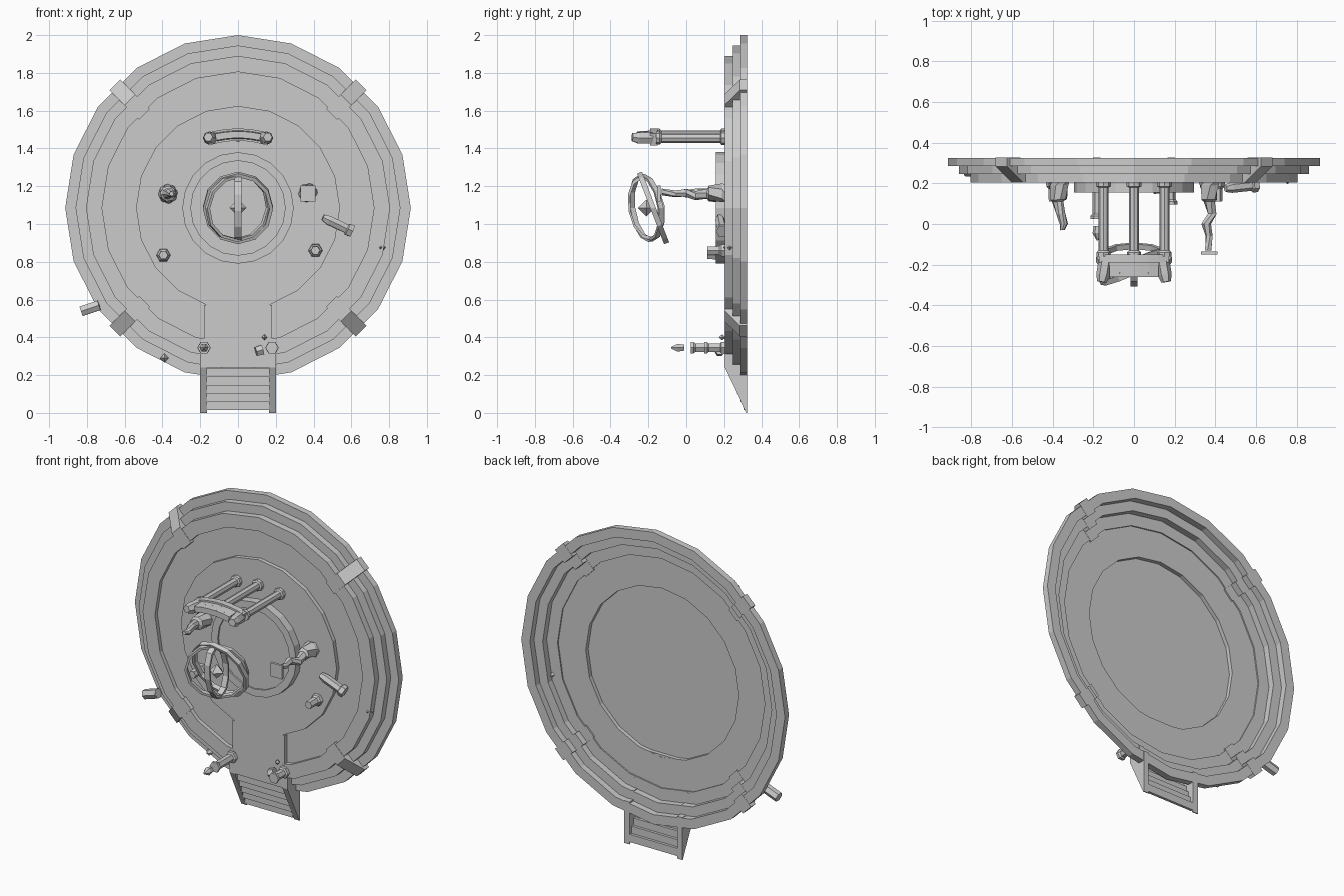
import bpy, bmesh, math
from mathutils import Vector, Matrix

cube = bpy.data.objects.get("Cube")
if cube:
    bpy.data.objects.remove(cube, do_unlink=True)

stone = bpy.data.materials.new("pale_grey_stone")
stone.use_nodes = True
GREY = (0.6, 0.6, 0.6, 1)
stone.diffuse_color = GREY
stone.node_tree.nodes["Principled BSDF"].inputs["Base Color"].default_value = GREY
MID = 1.085   # height of the platform axis


def finish(name, bm):
    bmesh.ops.recalc_face_normals(bm, faces=bm.faces)
    mesh = bpy.data.meshes.new(name)
    bm.to_mesh(mesh)
    bm.free()
    mesh.materials.append(stone)
    ob = bpy.data.objects.new(name, mesh)
    bpy.context.collection.objects.link(ob)
    return ob


def ring(name, r_in, r_out, front, back, sides=20, squash=1, matrix=None):
    """Flat ring around the y axis, placed on the platform axis."""
    bm = bmesh.new()
    loops = []
    for r, y in ((r_out, front), (r_out, back), (r_in, back), (r_in, front)):
        loops.append([bm.verts.new((r * squash * math.sin(i * math.tau / sides), y,
                                    r * math.cos(i * math.tau / sides))) for i in range(sides)])
    for k in range(4):
        a, b = loops[k], loops[(k + 1) % 4]
        for i in range(sides):
            j = (i + 1) % sides
            bm.faces.new((a[i], a[j], b[j], b[i]))
    bmesh.ops.transform(bm, matrix=matrix or Matrix.Translation((0, 0, MID)), verts=bm.verts)
    return finish(name, bm)


def tube(name, stations, sides=6, twist=0):
    """Skin through (x, y, z, radius) stations, square to the overall axis."""
    bm = bmesh.new()
    axis = Vector(stations[-1][:3]) - Vector(stations[0][:3])
    rot = axis.to_track_quat('Z', 'Y')
    loops = []
    for k, (x, y, z, r) in enumerate(stations):
        angles = [k * twist + i * math.tau / sides for i in range(sides)]
        loops.append([bm.verts.new(Vector((x, y, z)) + rot @ Vector((r * math.cos(a), r * math.sin(a), 0)))
                      for a in angles])
    for a, b in zip(loops, loops[1:]):
        for i in range(sides):
            j = (i + 1) % sides
            bm.faces.new((a[i], a[j], b[j], b[i]))
    bm.faces.new(loops[0])
    bm.faces.new(loops[-1])
    return finish(name, bm)


def post(name, x, z, profile, sides=6):
    """Post rising forward from the platform; profile is (y, radius)."""
    return tube(name, [(x, y, z, r) for y, r in profile], sides)


def prism(name, outline, width, matrix):
    """Extrude a (y, z) outline along x."""
    bm = bmesh.new()
    face = bm.faces.new([bm.verts.new((-width / 2, y, z)) for y, z in outline])
    out = bmesh.ops.extrude_face_region(bm, geom=[face])
    verts = [v for v in out["geom"] if isinstance(v, bmesh.types.BMVert)]
    bmesh.ops.translate(bm, vec=(width, 0, 0), verts=verts)
    bmesh.ops.transform(bm, matrix=matrix, verts=bm.verts)
    return finish(name, bm)


def slab(name, x0, x1, y0, y1, z0, z1):
    return prism(name, [(y0, z0), (y1, z0), (y1, z1), (y0, z1)], x1 - x0,
                 Matrix.Translation(((x0 + x1) / 2, 0, 0)))


def crystal(name, place, size, stretch=(1, 1, 1)):
    bm = bmesh.new()
    bmesh.ops.create_uvsphere(bm, u_segments=4, v_segments=2, radius=size)
    bmesh.ops.scale(bm, vec=stretch, verts=bm.verts)
    bmesh.ops.translate(bm, vec=place, verts=bm.verts)
    return finish(name, bm)


# Stepped platform, hollow at the back
for k, (r_in, r_out) in enumerate(((0.855, 0.915), (0.795, 0.86), (0.72, 0.805))):
    ring(f"platform_tier_{k + 1}", r_in, r_out, 0.285 - 0.04 * k, 0.325 - 0.04 * k)
ring("sunken_floor", 0.53, 0.725, 0.23, 0.237)
ring("inner_floor_rim", 0.53, 0.54, 0.205, 0.237)
ring("inner_floor", 0, 0.535, 0.205, 0.212)
ring("center_dais", 0, 0.25, 0.165, 0.205)
ring("center_dais_rim", 0.25, 0.295, 0.155, 0.205)
slab("walkway", -0.18, 0.18, 0.205, 0.236, 0.24, 0.57)

# Wedge braces over the tiers, stepped behind
for k in range(4):
    turn = Matrix.Translation((0, 0, MID)) @ Matrix.Rotation(math.radians(45 + 90 * k), 4, 'Y')
    prism(f"tier_brace_{k + 1}",
          [(0.203, 0.70), (0.203, 0.81), (0.284, 0.922), (0.326, 0.922), (0.326, 0.83),
           (0.286, 0.83), (0.286, 0.765), (0.246, 0.765), (0.246, 0.70)], 0.08, turn)

# Stairs with side stringers
for side, sx in (("left", 1), ("right", -1)):
    prism(f"stair_stringer_{side}",
          [(0.204, 0.24), (0.32, 0), (0.326, 0), (0.326, 0.265), (0.286, 0.265),
           (0.286, 0.32), (0.246, 0.32), (0.246, 0.385), (0.204, 0.385)],
          0.036, Matrix.Translation((sx * 0.183, 0, 0)))
for k in range(5):
    slab(f"stair_tread_{k + 1}", -0.165, 0.165, 0.23 + 0.019 * k, 0.247 + 0.019 * k,
         0.19 - 0.044 * k, 0.238 - 0.044 * k)

# Floating gyroscope
core = Matrix.Translation((0, -0.21, MID))
tilt = Matrix.Rotation(math.radians(21), 4, 'X')
ring("gyro_ring_wide", 0.18, 0.2, -0.014, 0.014, 12, 0.93,
     core @ Matrix.Translation((0, 0.035, 0)) @ tilt)
ring("gyro_ring_turned", 0.165, 0.18, -0.014, 0.014, 12, 1.03,
     core @ Matrix.Rotation(math.radians(25), 4, 'Z') @ Matrix.Rotation(math.radians(8), 4, 'X'))
ring("gyro_ring_upright", 0.155, 0.175, -0.018, 0.018, 12, 0.55,
     core @ Matrix.Rotation(math.radians(10), 4, 'X') @ Matrix.Rotation(math.pi / 2, 4, 'Z'))
crystal("gyro_crystal", (0, -0.21, MID), 0.045)

# Three columns carrying a curved lintel
for x, z in ((-0.15, 1.455), (0, 1.47), (0.15, 1.455)):
    post("lintel_column", x, z, [(0.206, 0.036), (0.185, 0.036), (0.18, 0.025),
                                 (-0.13, 0.025), (-0.14, 0.035), (-0.16, 0.035)], 8)
for k in range(-3, 4):
    turn = Matrix.Translation((0, 0, 0.94)) @ Matrix.Rotation(math.radians(5 * k), 4, 'Y')
    prism("lintel_shelf", [(-0.15, 0.50), (-0.15, 0.565), (-0.19, 0.565), (-0.19, 0.50)], 0.052, turn)
    if abs(k) < 3:
        prism("lintel_front", [(-0.18, 0.51), (-0.18, 0.555), (-0.26, 0.55), (-0.26, 0.515)], 0.052, turn)
for sx in (-1, 1):
    tube("lintel_end", [(sx * 0.14, -0.18, 1.455, 0.034), (sx * 0.152, -0.25, 1.455, 0.034),
                        (sx * 0.158, -0.285, 1.46, 0.024)])

# Twisted side columns
tube("twisted_column_right", [(-0.37, 0.206, 1.16, 0.052), (-0.37, 0.19, 1.16, 0.05), (-0.37, 0.12, 1.16, 0.042),
                              (-0.375, 0.11, 1.16, 0.028), (-0.36, 0.05, 1.165, 0.024),
                              (-0.345, 0, 1.16, 0.02), (-0.352, -0.03, 1.16, 0.012)], 8, 0.3)
tube("twisted_column_left", [(0.37, 0.206, 1.165, 0.052), (0.37, 0.19, 1.165, 0.05), (0.37, 0.12, 1.165, 0.04),
                             (0.37, 0.11, 1.16, 0.028), (0.385, 0.05, 1.15, 0.024), (0.355, 0, 1.165, 0.024),
                             (0.37, -0.06, 1.16, 0.018), (0.365, -0.13, 1.17, 0.018)], 6, 0.4)
slab("twisted_column_cap", 0.33, 0.41, -0.15, -0.135, 1.12, 1.205)

# Broken stumps and fallen pieces
for x, z in ((-0.395, 0.835), (0.41, 0.86)):
    post("broken_stump", x, z, [(0.206, 0.038), (0.185, 0.036), (0.175, 0.026), (0.11, 0.024)])
for x, top in ((-0.18, 0.03), (0.18, 0.1)):
    post("stair_post", x, 0.345, [(0.206, 0.036), (0.185, 0.036), (0.18, 0.025),
                                  (top + 0.02, 0.025), (top + 0.01, 0.034), (top - 0.005, 0.034)])
post("stair_post_tip", -0.18, 0.345, [(-0.01, 0.018), (-0.045, 0.024), (-0.08, 0.004)])
tube("fallen_column", [(0.45, 0.175, 1.035, 0.018), (0.48, 0.18, 1.02, 0.027), (0.575, 0.19, 0.975, 0.027),
                       (0.58, 0.19, 0.973, 0.036), (0.605, 0.193, 0.962, 0.036)])
tube("fallen_shaft", [(-0.83, 0.265, 0.538, 0.03), (-0.735, 0.26, 0.57, 0.03)])
tube("fallen_drum", [(0.095, 0.175, 0.325, 0.027), (0.13, 0.18, 0.335, 0.03)])
for x, y, z, size in ((0.14, 0.19, 0.4, 0.016), (0.755, 0.23, 0.875, 0.03), (-0.39, 0.275, 0.29, 0.025)):
    crystal("rubble", (x, y, z), size, (0.9, 1.2, 1))
